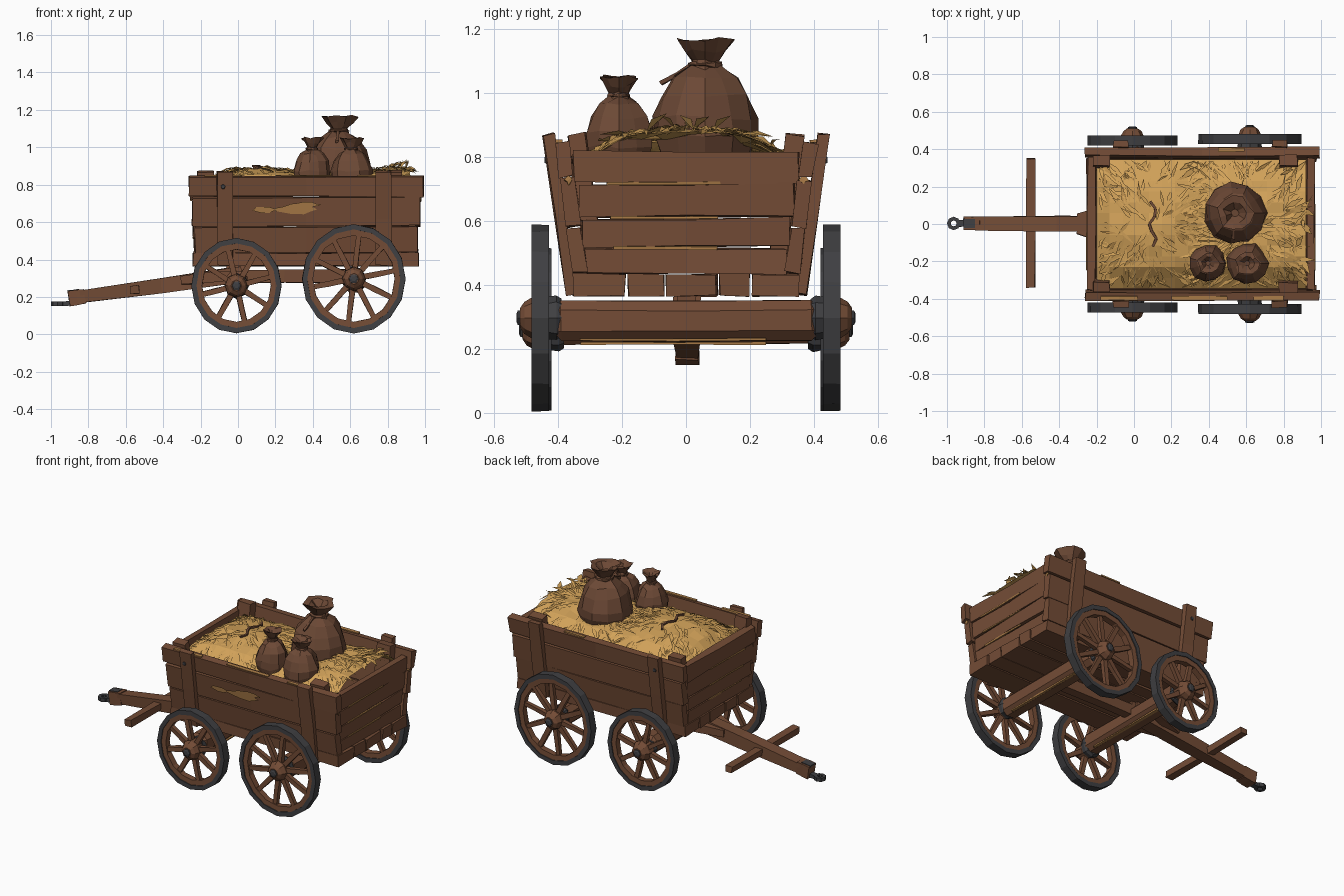
import bpy, bmesh, math, random
from mathutils import Vector

random.seed(4)
cube = bpy.data.objects.get("Cube")
if cube:
    bpy.data.objects.remove(cube)


def material(name, rgb):
    m = bpy.data.materials.new(name)
    m.use_nodes = True
    m.diffuse_color = (*rgb, 1)
    m.node_tree.nodes["Principled BSDF"].inputs["Base Color"].default_value = (*rgb, 1)
    return m


WOOD = material("brown wood", (0.175, 0.073, 0.037))
WORN = material("worn wood", (0.41, 0.205, 0.065))
SACK = material("sack cloth", (0.15, 0.066, 0.036))
HAY = material("hay", (0.64, 0.36, 0.10))
DARK_HAY = material("shaded hay", (0.48, 0.26, 0.07))
IRON = material("dark iron", (0.05, 0.05, 0.054))


def finish(name, bm, *mats, face_to=None):
    """Make the object; open sheets are turned to face one direction."""
    bmesh.ops.recalc_face_normals(bm, faces=bm.faces[:])
    if face_to:
        bm.normal_update()
        away = [f for f in bm.faces if f.normal.dot(Vector(face_to)) < 0]
        bmesh.ops.reverse_faces(bm, faces=away)
    me = bpy.data.meshes.new(name)
    bm.to_mesh(me)
    bm.free()
    for m in mats:
        me.materials.append(m)
    ob = bpy.data.objects.new(name, me)
    bpy.context.collection.objects.link(ob)
    return ob


def beam(name, a, b, w, h, mat=WOOD, up=(0, 0, 1), end=1.0, jit=0.004):
    """Rough-hewn bar from a to b, with a middle loop; end scales the far section."""
    a, b = Vector(a), Vector(b)
    d = (b - a).normalized()
    side = d.cross(Vector(up)).normalized()
    top = side.cross(d)
    bm = bmesh.new()
    rings = []
    for t in (0, 0.5, 1):
        s = 1 + (end - 1) * t
        rings.append([bm.verts.new(a.lerp(b, t) + side * (i * w * s / 2) + top * (j * h * s / 2)
                      + Vector([random.uniform(-jit, jit) for _ in range(3)]))
                      for i, j in ((-1, -1), (1, -1), (1, 1), (-1, 1))])
    for r, q in zip(rings, rings[1:]):
        for k in range(4):
            bm.faces.new((r[k], r[(k + 1) % 4], q[(k + 1) % 4], q[k]))
    bm.faces.new(rings[0])
    bm.faces.new(rings[-1])
    return finish(name, bm, mat)


OVAL = 0.95  # the wheels are a little narrower than tall


def lathe(name, profile, n, centre, axis, mat, jit=0.0, closed=False, fold=None, sign=1):
    """Turn (radius, offset) points round the y or z axis; fold pleats the rings."""
    c = Vector(centre)
    bm = bmesh.new()
    rings = []
    for i, (r, t) in enumerate(profile):
        ring = []
        for k in range(n):
            a = 2 * math.pi * k / n
            rr = r * (1 + random.uniform(-jit, jit))
            if fold:
                rr *= 1 + fold[i] * math.cos(k * 2.6)
            u, v = rr * math.cos(a), rr * math.sin(a)
            p = (u * OVAL, t * sign, v) if axis == "y" else (u, v, t + random.uniform(-jit, jit) * 0.15)
            ring.append(bm.verts.new(c + Vector(p)))
        rings.append(ring)
    pairs = list(zip(rings, rings[1:]))
    if closed:
        pairs.append((rings[-1], rings[0]))
    else:
        bm.faces.new(rings[0])
        bm.faces.new(rings[-1])
    for r, q in pairs:
        for k in range(n):
            bm.faces.new((r[k], r[(k + 1) % n], q[(k + 1) % n], q[k]))
    return finish(name, bm, mat)


LEAN = 0.14
X0, X1 = -0.25, 0.98


def wall_y(z):
    return 0.345 + (z - 0.37) * LEAN


# Floor planks
y = -0.355
for i, w in enumerate((0.17, 0.12, 0.165, 0.1, 0.155)):
    beam(f"floor_plank_{i}", (X0 + 0.01, y + w / 2, 0.4), (X1 - 0.015, y + w / 2, 0.4), w - 0.008, 0.068)
    y += w

# Side walls: three leaning planks, outer posts, inner corner posts
for s, label in ((-1, "right"), (1, "left")):
    up = (0, s * LEAN, 1)
    for i, (z, h, ext) in enumerate(((0.505, 0.14, -0.02), (0.657, 0.15, -0.005), (0.793, 0.105, 0.012))):
        yy = s * (wall_y(z) - 0.023)
        beam(f"{label}_side_plank_{i}", (X0 - ext, yy, z), (X1 + ext, yy, z + random.uniform(-.006, .006)),
             0.046, h, up=up, jit=0.004)
    for i, x in enumerate((-0.07, 0.78)):
        beam(f"{label}_outer_post_{i}", (x, s * (wall_y(0.37) + 0.014), 0.37),
             (x, s * (wall_y(0.87) + 0.014), 0.87), 0.082, 0.034, up=(0, 1, 0))
    lathe(f"{label}_post_nail", ((0.014, 0), (0.011, 0.008)), 6,
          (-0.08, s * (wall_y(0.79) + 0.03), 0.79), "y", IRON, sign=s)
    for i, (x, w) in enumerate(((-0.175, 0.09), (0.825, 0.1))):
        beam(f"{label}_corner_post_{i}", (x, s * (wall_y(0.42) - 0.074), 0.42),
             (x, s * (wall_y(0.87) - 0.074), 0.87), w, 0.055, up=(0, 1, 0))
    beam(f"{label}_worn_plank_end", (0.972, s * 0.36, 0.722), (0.972, s * 0.375, 0.735), 0.012, 0.02, WORN)

# Worn rail tops and flaked patches on the right wall
for s, x, l in ((-1, -0.08, 0.2), (-1, 0.35, 0.3), (-1, 0.72, 0.16), (1, 0.52, 0.14)):
    yy = s * (wall_y(0.845) - 0.014)
    beam("worn_rail", (x - l / 2, yy, 0.848), (x + l / 2, yy, 0.848), 0.022, 0.008, WORN, jit=0.002)
for cx, cz, l, h in ((0.14, 0.667, 0.14, 0.036), (0.3, 0.668, 0.23, 0.052), (0.36, 0.693, 0.16, 0.026)):
    bm = bmesh.new()
    ring = []
    for k in range(11):
        a = 2 * math.pi * k / 11
        f = random.uniform(0.75, 1.15) / 2
        z = cz + math.sin(a) * h * f
        ring.append(bm.verts.new((cx + math.cos(a) * l * f, -wall_y(z) - 0.006, z)))
    bm.faces.new(ring)
    finish("worn_patch", bm, WORN, face_to=(0, -1, 0))

# End walls
for x, d, label in ((-0.21, -1, "front"), (0.925, 1, "rear")):
    for i, (z, h) in enumerate(((0.475, 0.075), (0.562, 0.088), (0.663, 0.1), (0.77, 0.1))):
        half = wall_y(z) - 0.048
        xx = x + d * (z - 0.44) * 0.06
        beam(f"{label}_end_plank_{i}", (xx, -half, z), (xx, half, z + random.uniform(-.008, .008)),
             0.042, h, jit=0.006)
        if i:
            beam(f"{label}_worn_edge_{i}", (xx + d * 0.02, -half * 0.7, z - h / 2 - 0.003),
                 (xx + d * 0.02, half * 0.3, z - h / 2 - 0.003), 0.009, 0.009, WORN, jit=0.002)

# Running gear: axles, front bolster, centre beam
for x, z, label in ((-0.01, 0.275, "front"), (0.62, 0.287, "rear")):
    ax = beam(f"{label}_axle", (x, -0.42, z), (x, 0.42, z), 0.115, 0.125)
    bev = ax.modifiers.new("chamfer", "BEVEL")
    bev.width = 0.03
    bev.segments = 1
    beam(f"{label}_axle_worn_edge", (x + 0.036, -0.33, z - 0.058), (x + 0.036, 0.25, z - 0.058),
         0.02, 0.009, WORN, jit=0.002)
beam("front_bolster", (-0.01, -0.03, 0.345), (-0.01, 0.03, 0.345), 0.1, 0.06)
beam("centre_beam", (-0.1, 0, 0.31), (0.6, 0, 0.31), 0.06, 0.07)

# Wheels: iron tyre, wooden rim, spokes and hub
for x, r, spokes, yc, end in ((-0.008, 0.254, 8, 0.447, "front"), (0.619, 0.291, 10, 0.455, "rear")):
    z = r + 0.006
    for s, label in ((-1, "right"), (1, "left")):
        tag = f"{end}_{label}"
        c = (x, s * yc, z)
        lathe(f"{tag}_tyre", ((r - 0.028, -0.027), (r, -0.027), (r, 0.027), (r - 0.028, 0.027)),
              16, c, "y", IRON, 0.006, True, sign=s)
        lathe(f"{tag}_rim", ((r - 0.06, -0.02), (r - 0.02, -0.022), (r - 0.02, 0.022), (r - 0.06, 0.02)),
              16, c, "y", WOOD, 0.006, True, sign=s)
        lathe(f"{tag}_hub", ((0.045, -0.06), (0.06, -0.03), (0.064, 0.025), (0.05, 0.05), (0.03, 0.064)),
              8, c, "y", WOOD, 0.05, sign=s)
        lathe(f"{tag}_hub_collar", ((0.06, -0.066), (0.068, -0.05), (0.066, -0.025)), 8, c, "y", IRON, 0.04, sign=s)
        lathe(f"{tag}_hub_cap", ((0.028, 0.055), (0.026, 0.07), (0.014, 0.075)), 6, c, "y", IRON, 0.05, sign=s)
        for k in range(spokes):
            a = 2 * math.pi * (k + 0.3) / spokes
            d = Vector((math.cos(a) * OVAL, 0, math.sin(a)))
            beam(f"{tag}_spoke_{k}", Vector(c) + d * 0.045, Vector(c) + d * (r - 0.045),
                 0.03, 0.03, up=(0, 1, 0), end=0.85, jit=0.002)

# Draw pole with braces, crossbar and iron hitch
beam("draw_pole", (0.02, 0, 0.32), (-0.84, 0.003, 0.202), 0.088, 0.088, end=0.78)
beam("pole_head", (-0.82, 0.003, 0.204), (-0.905, 0.003, 0.191), 0.07, 0.078, end=1.05, jit=0.002)
for s in (-1, 1):
    beam("pole_brace", (-0.3, s * 0.03, 0.29), (-0.01, s * 0.12, 0.315), 0.05, 0.05)
beam("crossbar", (-0.552, -0.34, 0.24), (-0.552, 0.35, 0.24), 0.046, 0.042)
beam("pole_strap", (-0.85, 0.003, 0.238), (-0.912, 0.003, 0.23), 0.05, 0.009, IRON, jit=0.001)
beam("hitch_bar", (-0.89, 0.003, 0.166), (-0.945, 0.003, 0.163), 0.036, 0.024, IRON, jit=0.001)
lathe("hitch_ring", ((0.016, 0), (0.036, 0), (0.036, 0.024), (0.016, 0.024)), 8, (-0.964, 0.003, 0.152),
      "z", IRON, closed=True)


# Hay heap that sinks toward the walls, with a raised tied bundle near the front
def hay_z(x, y):
    bundle = max(0, 1 - ((x - 0.1) / 0.26) ** 2) * max(0, 1 - (y / 0.3) ** 2)
    rear = max(0, 1 - ((x - 0.82) / 0.2) ** 2) * 0.03
    edge = max(0, min(1, (0.35 - abs(y)) / 0.12, (x + 0.2) / 0.1))
    return 0.75 + 0.065 * edge + (0.04 + rear) * (1 - (y / 0.36) ** 2) + 0.03 * bundle


bm = bmesh.new()
bmesh.ops.create_grid(bm, x_segments=16, y_segments=12, size=0.5)
for v in bm.verts:
    x, y = 0.36 + v.co.x * 1.12, v.co.y * 0.69
    v.co = (x, y, hay_z(x, y) + random.uniform(-0.01, 0.01))
finish("hay_heap", bm, HAY, face_to=(0, 0, 1))

bm = bmesh.new()
for i in range(430):
    x, y = random.uniform(-0.17, 0.9), random.uniform(-0.3, 0.3)
    out = math.atan2(y, x - (0.1 if x < 0.35 else 0.6))
    a = out + random.gauss(0, 0.5)
    d = Vector((math.cos(a), math.sin(a), 0))
    tip = Vector((x, y, 0)) + d * random.uniform(0.07, 0.17)
    tip.x, tip.y = min(max(tip.x, -0.19), random.uniform(0.9, 0.98)), min(max(tip.y, -0.34), 0.34)
    tip.z = hay_z(min(tip.x, 0.95), tip.y) + random.uniform(-0.005, 0.015)
    if x > 0.78 and i % 4 == 0:
        tip.z += random.uniform(0.02, 0.06)
    root = Vector((x, y, hay_z(x, y) + 0.002))
    mid = root.lerp(tip, 0.45) + Vector((0, 0, 0.012))
    w = Vector((-d.y, d.x, random.uniform(-0.3, 0.3))) * random.uniform(0.007, 0.017)
    vs = [bm.verts.new(p) for p in (root, mid + w, tip, mid - w)]
    bm.faces.new(vs).material_index = 1 if random.random() < 0.12 else 0
finish("straw_blades", bm, HAY, DARK_HAY, face_to=(0, 0, 1))

ties = [(0.1 + 0.02 * math.sin(k * 1.7), -0.12 + 0.04 * k) for k in range(7)]
for (xa, ya), (xb, yb) in zip(ties, ties[1:]):
    beam("bundle_tie", (xa, ya, hay_z(xa, ya) + 0.015), (xb, yb, hay_z(xb, yb) + 0.015), 0.014, 0.01, SACK, jit=0.001)

# Sacks: sagging body, tied neck, pleated flared mouth
SHAPE = ((0.88, 0.0), (1.0, 0.16), (0.98, 0.32), (0.84, 0.52), (0.6, 0.67), (0.29, 0.75),
         (0.25, 0.8), (0.4, 0.9), (0.56, 1.0), (0.34, 0.97), (0.12, 0.88))
FOLDS = (0, 0.02, 0.03, 0.04, 0.08, 0.12, 0.1, 0.12, 0.12, 0.12, 0.1)
for name, x, y, z, r, h in (("large_sack", 0.54, 0.06, 0.805, 0.166, 0.365),
                            ("small_sack_front", 0.395, -0.21, 0.79, 0.1, 0.26),
                            ("small_sack_rear", 0.605, -0.21, 0.79, 0.11, 0.26)):
    lathe(name, [(p * r, q * h) for p, q in SHAPE], 11, (x, y, z), "z", SACK, 0.06, fold=FOLDS)
    n = r * 0.27
    lathe(f"{name}_tie", ((n, h * 0.75), (n * 1.25, h * 0.76), (n * 1.25, h * 0.79), (n, h * 0.8)),
          10, (x, y, z), "z", SACK, 0.03, True)
beam("large_sack_tie_end", (0.537, 0.02, 1.09), (0.53, -0.08, 1.03), 0.016, 0.012, SACK)
